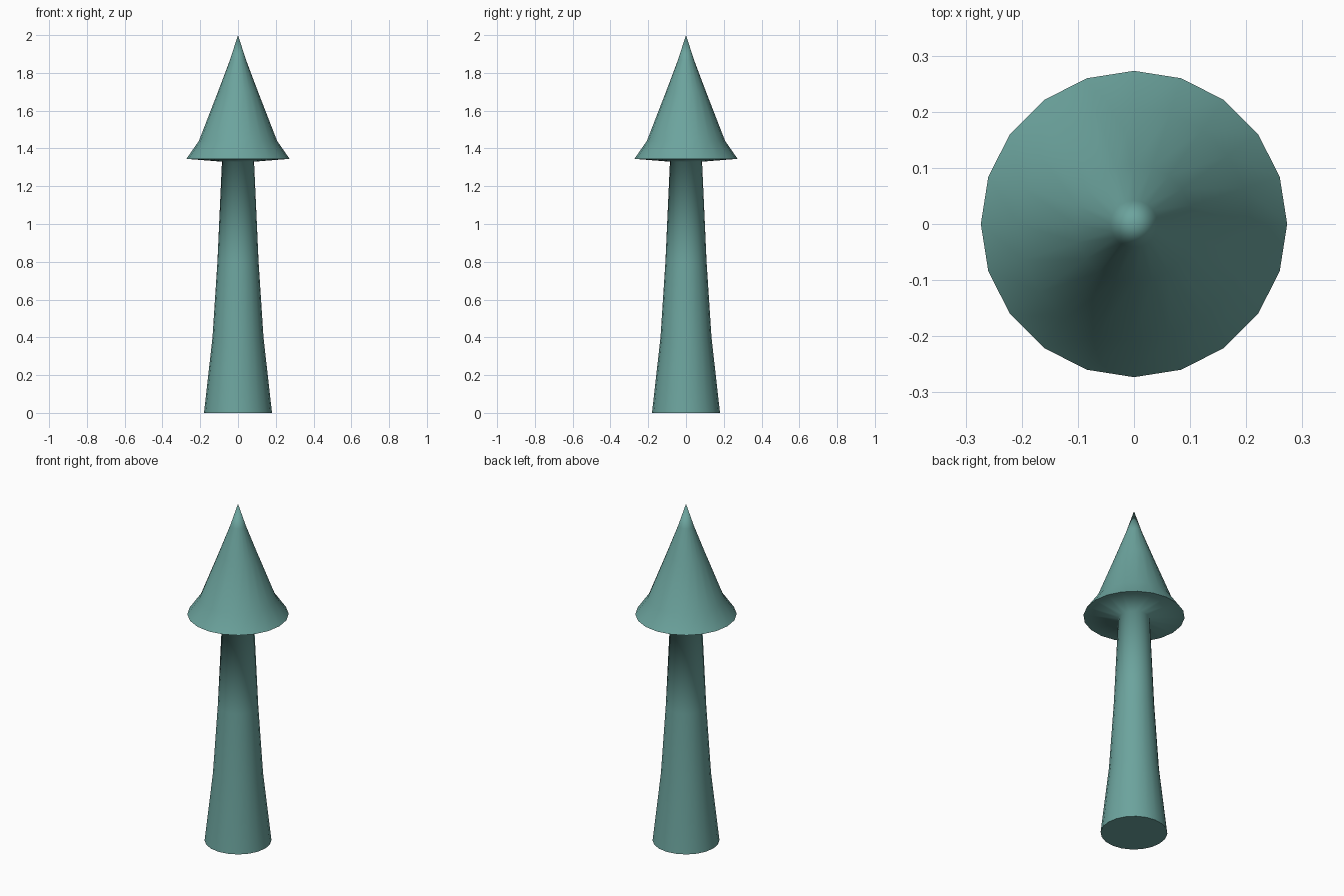
import bpy, bmesh
from math import pi, sin, cos, radians

if "Cube" in bpy.data.objects:
    bpy.data.objects.remove(bpy.data.objects["Cube"])

SIDES = 20

# Half profile (radius, height): flared stem, cap underside, cap, tip
PROFILE = [(0.18, 0.0), (0.135, 0.40), (0.109, 0.80), (0.085, 1.33),
           (0.27, 1.345), (0.207, 1.44), (0.106, 1.70), (0.042, 1.87)]
TIP = 2.0


def lathe(name, profile, tip):
    bm = bmesh.new()
    rings = [[bm.verts.new((r * cos(2 * pi * i / SIDES), r * sin(2 * pi * i / SIDES), z))
              for i in range(SIDES)] for r, z in profile]
    top = bm.verts.new((0, 0, tip))
    bm.faces.new(rings[0][::-1])
    for i in range(SIDES):
        j = (i + 1) % SIDES
        for a, b in zip(rings, rings[1:]):
            bm.faces.new((a[i], a[j], b[j], b[i]))
        bm.faces.new((rings[-1][i], rings[-1][j], top))
    mesh = bpy.data.meshes.new(name)
    bm.to_mesh(mesh)
    bm.free()
    obj = bpy.data.objects.new(name, mesh)
    bpy.context.collection.objects.link(obj)
    return obj


# Stem and pointed cap are one continuous turned surface
post = lathe("pointed_cap_post", [(r * 0.273 / 0.27 if z == 1.345 else r, z) for r, z in PROFILE], TIP)

mat = bpy.data.materials.new("teal")
mat.diffuse_color = (0.15, 0.37, 0.34, 1)
mat.use_nodes = True
mat.node_tree.nodes["Principled BSDF"].inputs["Base Color"].default_value = mat.diffuse_color
post.data.materials.append(mat)

# Smooth everywhere except the rim and the base edge
bpy.context.view_layer.objects.active = post
post.select_set(True)
bpy.ops.object.shade_smooth_by_angle(angle=radians(90))
